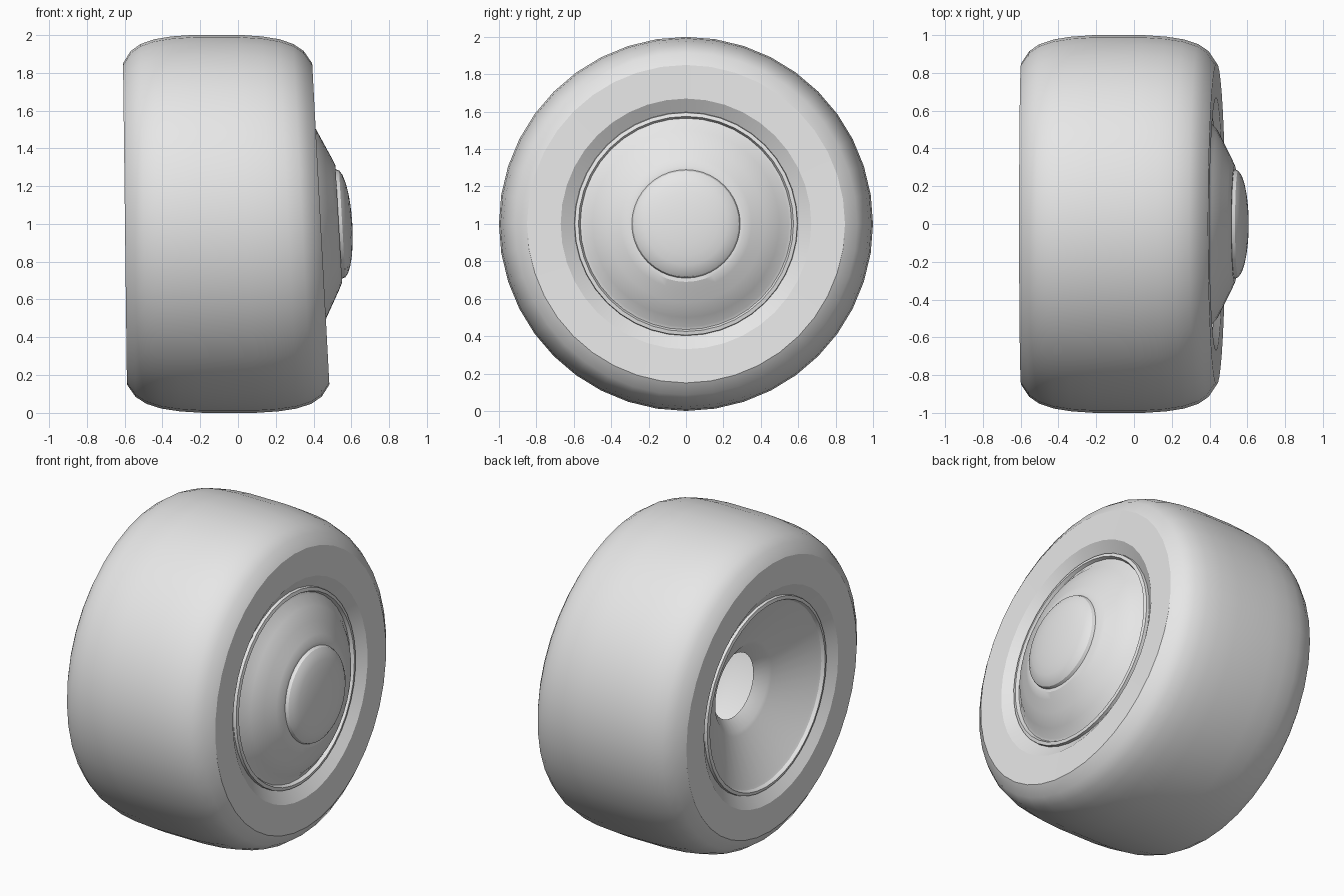
import bpy, bmesh, math

if "Cube" in bpy.data.objects:
    bpy.data.objects.remove(bpy.data.objects["Cube"])

SEG = 40
grey = bpy.data.materials.new("plain grey")
grey.diffuse_color = (0.8, 0.8, 0.8, 1)
grey.use_nodes = True
grey.node_tree.nodes["Principled BSDF"].inputs["Base Color"].default_value = grey.diffuse_color


def lean(x, z):
    """Camber: the outer side leans more than the inner side."""
    return x + (0.036 + 0.04 * x) * (1 - z)


def lathe(name, profile):
    """Revolve (x, radius) points round the axle, then lean the result."""
    bm = bmesh.new()
    rings = []
    for x, r in profile:
        if r == 0:
            rings.append([bm.verts.new((lean(x, 1), 0, 1))] * SEG)
            continue
        ring = []
        for j in range(SEG):
            a = 2 * math.pi * j / SEG
            z = 1 + r * math.cos(a)
            ring.append(bm.verts.new((lean(x, z), r * math.sin(a), z)))
        rings.append(ring)
    for p, q in zip(rings, rings[1:]):
        for j in range(SEG):
            k = (j + 1) % SEG
            corners = [p[j], q[j], q[k], p[k]]
            bm.faces.new(list(dict.fromkeys(corners)))
    mesh = bpy.data.meshes.new(name)
    bm.to_mesh(mesh)
    bm.free()
    ob = bpy.data.objects.new(name, mesh)
    bpy.context.collection.objects.link(ob)
    mesh.materials.append(grey)
    bpy.ops.object.select_all(action='DESELECT')
    ob.select_set(True)
    bpy.context.view_layer.objects.active = ob
    bpy.ops.object.shade_smooth_by_angle(angle=math.radians(25))
    return ob


# tyre: half section mirrored about its middle, x = -0.08
MID = -0.08
half = [(0.465, 0.595), (0.515, 0.67), (0.518, 0.85), (0.475, 0.915),
        (0.42, 0.952), (0.345, 0.977), (0.25, 0.992), (0.13, 1.0)]
lathe("tyre", [(MID - x, r) for x, r in half] + [(MID + x, r) for x, r in reversed(half)])

# outer wheel cover: raised rim lip, convex cone, groove and domed cap
cover = [(0.37, 0.60), (0.405, 0.595), (0.41, 0.575), (0.39, 0.565), (0.395, 0.55),
         (0.44, 0.50), (0.48, 0.42), (0.515, 0.35), (0.533, 0.31), (0.533, 0.29)]
dome = [(0.54 + 0.065 * math.cos(t), 0.287 * math.sin(t))
        for t in [math.radians(d) for d in (80, 65, 50, 36, 23, 11)]]
lathe("wheel_cover", cover + dome + [(0.605, 0)])

# inner dish: deep cone with a stepped, open axle hole
lathe("inner_dish", [(-0.33, 0.20), (-0.39, 0.265), (-0.40, 0.285), (-0.54, 0.55),
                     (-0.55, 0.565), (-0.57, 0.575), (-0.565, 0.595), (-0.53, 0.60)])
